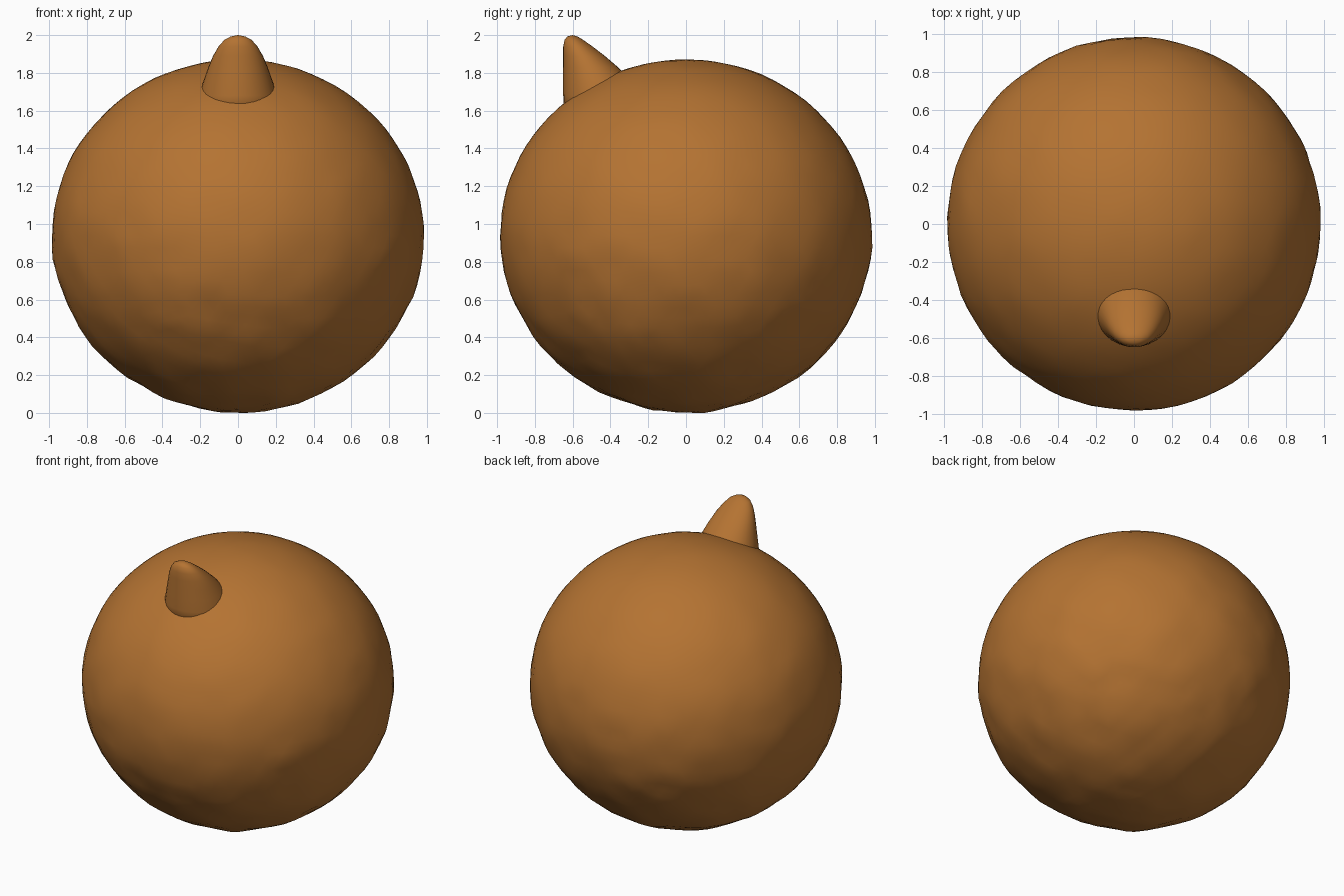
import bpy, bmesh, math
from mathutils import Vector, noise

if "Cube" in bpy.data.objects:
    bpy.data.objects.remove(bpy.data.objects["Cube"])

mat = bpy.data.materials.new("warm brown")
mat.diffuse_color = (0.456, 0.171, 0.032, 1)
mat.use_nodes = True
mat.node_tree.nodes["Principled BSDF"].inputs["Base Color"].default_value = mat.diffuse_color


def finish(name, bm):
    bmesh.ops.recalc_face_normals(bm, faces=bm.faces)
    me = bpy.data.meshes.new(name)
    bm.to_mesh(me)
    bm.free()
    me.materials.append(mat)
    ob = bpy.data.objects.new(name, me)
    bpy.context.collection.objects.link(ob)
    for p in me.polygons:
        p.use_smooth = True
    return ob


# Round body: slightly squashed ball with a hand-worked surface, lumpier low down
bm = bmesh.new()
bmesh.ops.create_icosphere(bm, subdivisions=5, radius=1)
for v in bm.verts:
    d = v.co.normalized()
    lumpy = 0.004 + 0.008 * min(1, max(0, 0.5 - d.z))
    r = 1 + lumpy * noise.noise(d * 5) + 0.5 * lumpy * noise.noise(d * 11 + Vector((3, 1, 7)))
    v.co = Vector((d.x * 0.984 * r, d.y * 0.984 * r, 0.937 + d.z * 0.934 * r))
finish("body", bm)

# Stub nose: stacked rings, upright at the front and sloping back
# each row: height, half width, front y, back y
rows = [(1.56, 0.225, -0.645, -0.20), (1.68, 0.207, -0.65, -0.235),
        (1.76, 0.182, -0.65, -0.295), (1.83, 0.157, -0.65, -0.36),
        (1.89, 0.132, -0.65, -0.43), (1.94, 0.103, -0.65, -0.495),
        (1.975, 0.072, -0.643, -0.545), (1.993, 0.038, -0.628, -0.575)]
N = 32
bm = bmesh.new()
rings = []
for z, w, y0, y1 in rows:
    cy, h = (y0 + y1) / 2, (y1 - y0) / 2
    rings.append([bm.verts.new((w * math.cos(a), cy + h * math.sin(a), z))
                  for a in (2 * math.pi * i / N for i in range(N))])
for a, b in zip(rings, rings[1:]):
    for i in range(N):
        j = (i + 1) % N
        bm.faces.new((a[i], a[j], b[j], b[i]))
tip = bm.verts.new((0, -0.602, 2.0))
for i in range(N):
    bm.faces.new((rings[-1][i], rings[-1][(i + 1) % N], tip))
bm.faces.new(rings[0][::-1])
finish("nose", bm)
